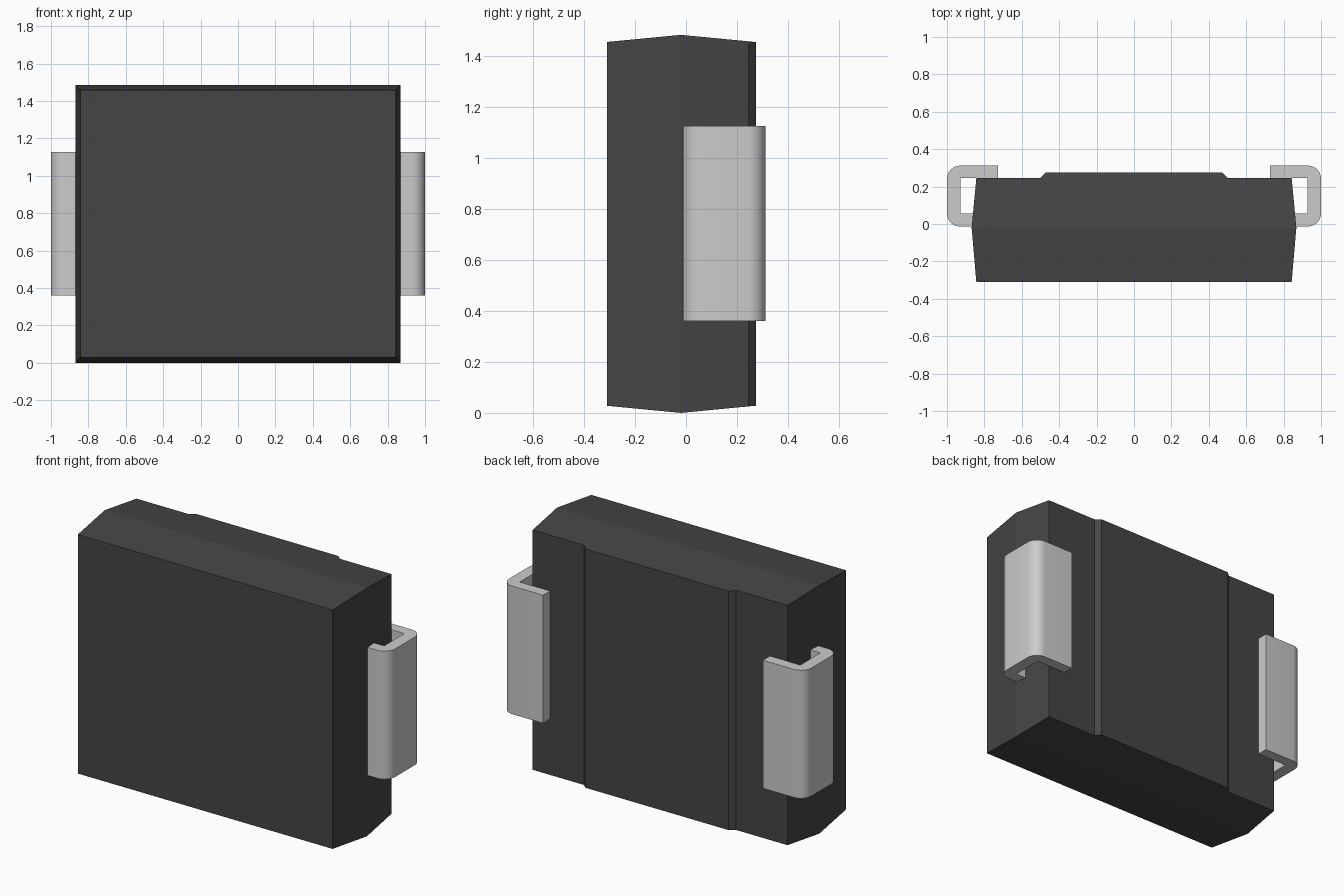
import bpy, math

cube = bpy.data.objects.get("Cube")
if cube:
    bpy.data.objects.remove(cube, do_unlink=True)


def material(name, value, rough):
    m = bpy.data.materials.new(name)
    m.use_nodes = True
    colour = (value, value, value, 1)
    m.diffuse_color = colour
    node = m.node_tree.nodes["Principled BSDF"]
    node.inputs["Base Color"].default_value = colour
    node.inputs["Roughness"].default_value = rough
    return m


def add_mesh(name, verts, faces, mat):
    me = bpy.data.meshes.new(name)
    me.from_pydata(verts, [], faces)
    me.update()
    me.materials.append(mat)
    ob = bpy.data.objects.new(name, me)
    bpy.context.collection.objects.link(ob)
    return ob


def walls(n):
    return [(i, (i + 1) % n, n + (i + 1) % n, n + i) for i in range(n)]


black = material("black plastic", 0.06, 0.6)
silver = material("silver metal", 0.6, 0.4)

# Moulded body: plan profile with a raised rear pad, ends tapering from the parting line
HEIGHT, MID_Y = 1.485, -0.02
half = [(0.843, -0.31), (0.868, MID_Y), (0.843, 0.245), (0.503, 0.245), (0.473, 0.275)]
plan = half + [(-x, y) for x, y in reversed(half)]
n = len(plan)
taper = [0.096 * abs(y - MID_Y) for _, y in plan]
verts = [(x, y, t) for (x, y), t in zip(plan, taper)]
verts += [(x, y, HEIGHT - t) for (x, y), t in zip(plan, taper)]
front_end = [0, 1, n - 2, n - 1]
rear_end = list(range(1, n - 1))
faces = walls(n)
for ring in (front_end, rear_end):
    faces.append(ring[::-1])
    faces.append([i + n for i in ring])
add_mesh("body", verts, faces, black)


# Folded terminal: C-shaped strip with rounded outer bends
def arc(cx, cy, r, start, steps=8):
    return [(cx + r * math.cos(math.radians(start + 90 * i / steps)),
             cy + r * math.sin(math.radians(start + 90 * i / steps)))
            for i in range(steps + 1)]


R = 0.07
strip = [(0.84, -0.013)] + arc(1 - R, -0.013 + R, R, -90) + arc(1 - R, 0.312 - R, R, 0)
strip += [(0.727, 0.312), (0.727, 0.246), (0.928, 0.246), (0.928, 0.055), (0.84, 0.055)]
for side, sx in (("left", 1), ("right", -1)):
    pts = [(sx * x, y) for x, y in strip]
    if sx < 0:
        pts.reverse()
    k = len(pts)
    verts = [(x, y, z) for z in (0.36, 1.126) for x, y in pts]
    faces = walls(k) + [tuple(range(k - 1, -1, -1)), tuple(range(k, 2 * k))]
    ob = add_mesh(side + "_terminal", verts, faces, silver)
    bpy.ops.object.select_all(action='DESELECT')
    ob.select_set(True)
    bpy.context.view_layer.objects.active = ob
    bpy.ops.object.shade_smooth_by_angle(angle=math.radians(30))
